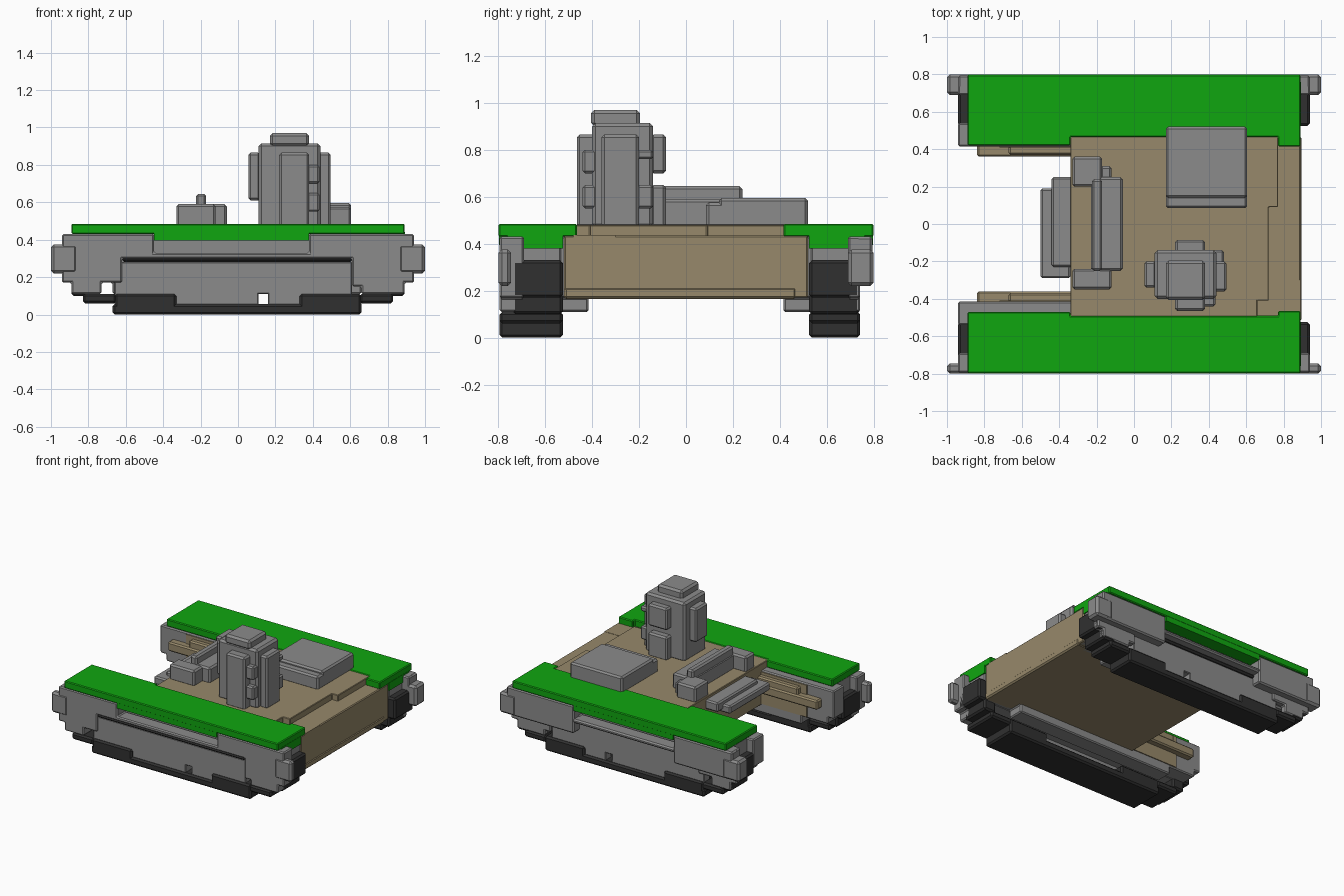
import bpy, bmesh

def material(name, rgb):
    m = bpy.data.materials.new(name)
    m.diffuse_color = (*rgb, 1)
    return m

GREEN = material("green_paint", (0.005, 0.38, 0.005))
TAN = material("tan_paint", (0.31, 0.25, 0.145))
DARK = material("dark_rubber", (0.03, 0.03, 0.03))
STEEL = material("grey_steel", (0.26, 0.26, 0.26))

def finish(name, bm, mat, bevel):
    bmesh.ops.recalc_face_normals(bm, faces=bm.faces)
    me = bpy.data.meshes.new(name)
    bm.to_mesh(me)
    bm.free()
    ob = bpy.data.objects.new(name, me)
    bpy.context.collection.objects.link(ob)
    me.materials.append(mat)
    if bevel:
        b = ob.modifiers.new("edge_bevel", 'BEVEL')
        b.width, b.segments, b.limit_method = bevel, 1, 'ANGLE'
    return ob

def boxes(name, items, mat=STEEL, bevel=0.01):
    """Each item is (x0, x1, y0, y1, z0, z1)."""
    bm = bmesh.new()
    for x0, x1, y0, y1, z0, z1 in items:
        for v in bmesh.ops.create_cube(bm, size=1)["verts"]:
            v.co = ((x0 + x1) / 2 + v.co.x * (x1 - x0),
                    (y0 + y1) / 2 + v.co.y * (y1 - y0),
                    (z0 + z1) / 2 + v.co.z * (z1 - z0))
    return finish(name, bm, mat, bevel)

def prism(name, pts, lo, hi, axis, mat=STEEL, bevel=0.008):
    """Extrude an outline along y (xz outline) or z (xy outline)."""
    bm = bmesh.new()
    place = (lambda a, b, c: (a, c, b)) if axis == 'y' else (lambda a, b, c: (a, b, c))
    face = bm.faces.new([bm.verts.new(place(a, b, lo)) for a, b in pts])
    for v in bmesh.ops.extrude_face_region(bm, geom=[face])["geom"]:
        if isinstance(v, bmesh.types.BMVert):
            v.co[1 if axis == 'y' else 2] = hi
    return finish(name, bm, mat, bevel)

# ---- hull ----
boxes("hull", [(-0.34, 0.89, -0.52, 0.52, 0.17, 0.435)], TAN, 0.006)
boxes("hull_front_lip", [(0.80, 0.895, -0.52, 0.47, 0.165, 0.215)], TAN)
prism("deck", [(-0.34, -0.50), (0.66, -0.50), (0.66, -0.41), (0.72, -0.41), (0.72, 0.09),
               (0.77, 0.09), (0.77, 0.47), (-0.34, 0.47)], 0.42, 0.48, 'z', TAN, 0.004)
boxes("deck_front", [(0.715, 0.89, -0.48, -0.30, 0.42, 0.437)], TAN, 0)

# ---- side pods ----
def pod(side, s, outer, block_in, deck_in, deck_front, deck_rear):
    def yr(a, b):
        return min(s * a, s * b), max(s * a, s * b)
    # tread: stepped blocks forming a closed loop
    ty, ey = yr(0.525, outer), yr(0.525, 0.74)
    items = [(-0.67, 0.66, *ty, 0.0, 0.056), (-0.62, 0.61, *ty, 0.28, 0.305)]
    for a, b, y, z0, z1 in [(0.33, 0.66, ty, 0.0, 0.11), (0.65, 0.83, ty, 0.06, 0.11),
                            (0.79, 0.89, ey, 0.10, 0.20), (0.82, 0.94, ey, 0.17, 0.33)]:
        items += [(a, b, *y, z0, z1), (-b, -a, *y, z0, z1)]
    boxes(side + "_track", items, DARK, 0.012)
    boxes(side + "_pod_core", [(-0.86, 0.88, *yr(0.53, 0.68), 0.17, 0.44),
                               (0.62, 0.885, *yr(0.53, 0.77), 0.28, 0.44),
                               (-0.885, -0.62, *yr(0.53, 0.77), 0.28, 0.44)])
    # outer armour with an open slot at the top and a recessed plate below
    prism(side + "_skirt",
          [(-0.94, 0.43), (-0.45, 0.43), (-0.45, 0.33), (0.38, 0.33), (0.38, 0.43), (0.94, 0.43),
           (0.94, 0.17), (0.89, 0.17), (0.89, 0.11), (0.66, 0.11), (0.66, 0.15), (0.61, 0.15),
           (0.61, 0.30), (-0.62, 0.30), (-0.62, 0.17), (-0.73, 0.17), (-0.73, 0.11),
           (-0.89, 0.11), (-0.89, 0.17), (-0.94, 0.17)], *yr(0.69, outer), 'y')
    if outer < 0.79:
        boxes(side + "_skirt_cheeks", [(0.38, 0.94, *yr(0.70, 0.795), 0.22, 0.43),
                                       (-0.94, -0.45, *yr(0.70, 0.795), 0.22, 0.43),
                                       (-0.46, 0.39, *yr(0.70, 0.795), 0.30, 0.33)])
    py = yr(0.66, outer - 0.015)
    boxes(side + "_lower_plate", [(-0.66, 0.61, *py, 0.11, 0.28), (-0.66, 0.11, *py, 0.05, 0.12),
                                  (0.16, 0.61, *py, 0.05, 0.12)], STEEL, 0.005)
    by = yr(block_in, 0.80)
    boxes(side + "_end_blocks", [(0.86, 1.0, *by, 0.22, 0.375), (-1.0, -0.86, *by, 0.22, 0.375)],
          STEEL, 0.015)
    # inner wall with painted panel and rails
    prism(side + "_inner_wall",
          [(-0.94, 0.43), (0.88, 0.43), (0.88, 0.17), (0.66, 0.17), (0.66, 0.11), (-0.67, 0.11),
           (-0.67, 0.17), (-0.89, 0.17), (-0.89, 0.22), (-0.94, 0.22)], *yr(0.415, 0.54), 'y')
    boxes(side + "_inner_panel", [(-0.72, -0.33, *yr(0.408, 0.43), 0.18, 0.42)], TAN, 0)
    boxes(side + "_inner_rail", [(-0.84, -0.33, *yr(0.36, 0.43), 0.28, 0.35),
                                 (-0.67, -0.33, *yr(0.37, 0.43), 0.33, 0.40)], TAN)
    # green top
    prism(side + "_green_top",
          [(-0.89, s * 0.798), (0.89, s * 0.798), (0.89, s * deck_front), (0.77, s * deck_front),
           (0.77, s * deck_in), (-0.34, s * deck_in), (-0.34, s * deck_rear),
           (-0.89, s * deck_rear)], 0.43, 0.485, 'z', GREEN, 0.006)
    boxes(side + "_green_edge", [(-0.45, 0.38, *yr(0.70, 0.797), 0.395, 0.44)], GREEN, 0)
    boxes(side + "_green_nose", [(0.80, 0.892, *yr(0.525, 0.76), 0.38, 0.44)], GREEN, 0)

pod("right", -1, 0.795, 0.745, 0.49, 0.465, 0.47)
pod("left", 1, 0.742, 0.69, 0.465, 0.415, 0.42)

# ---- rear machinery ----
boxes("rear_slab", [(-0.50, -0.34, -0.29, 0.19, 0.37, 0.43), (-0.44, -0.33, -0.23, 0.25, 0.39, 0.46)])
boxes("engine_bench", [(-0.23, -0.06, -0.25, 0.25, 0.47, 0.59), (-0.33, -0.17, 0.20, 0.36, 0.47, 0.59),
                       (-0.33, -0.12, -0.35, -0.24, 0.47, 0.59),
                       (-0.18, -0.12, 0.20, 0.31, 0.47, 0.56)], STEEL, 0.012)
boxes("bench_ridge", [(-0.225, -0.17, -0.25, 0.24, 0.57, 0.645)], STEEL, 0.012)

# ---- hatch ----
boxes("hatch", [(0.17, 0.605, 0.14, 0.52, 0.47, 0.595), (0.17, 0.605, 0.085, 0.52, 0.47, 0.575)],
      STEEL, 0.012)

# ---- tower ----
boxes("tower_body", [(0.11, 0.44, -0.40, -0.14, 0.47, 0.915)], STEEL, 0.015)
boxes("tower_cap", [(0.17, 0.38, -0.405, -0.195, 0.90, 0.97)], STEEL, 0.015)
boxes("tower_columns", [(0.22, 0.38, -0.465, -0.38, 0.47, 0.865),
                        (0.43, 0.495, -0.36, -0.20, 0.47, 0.865),
                        (0.055, 0.12, -0.34, -0.20, 0.61, 0.865),
                        (0.22, 0.38, -0.15, -0.085, 0.70, 0.865),
                        (0.22, 0.38, -0.15, -0.085, 0.47, 0.65)], STEEL, 0.012)
boxes("tower_fittings", [(0.37, 0.435, -0.44, -0.38, 0.55, 0.65), (0.37, 0.435, -0.44, -0.38, 0.70, 0.80),
                         (0.42, 0.48, -0.21, -0.14, 0.55, 0.65),
                         (0.42, 0.48, -0.21, -0.14, 0.76, 0.80)], STEEL, 0.01)
